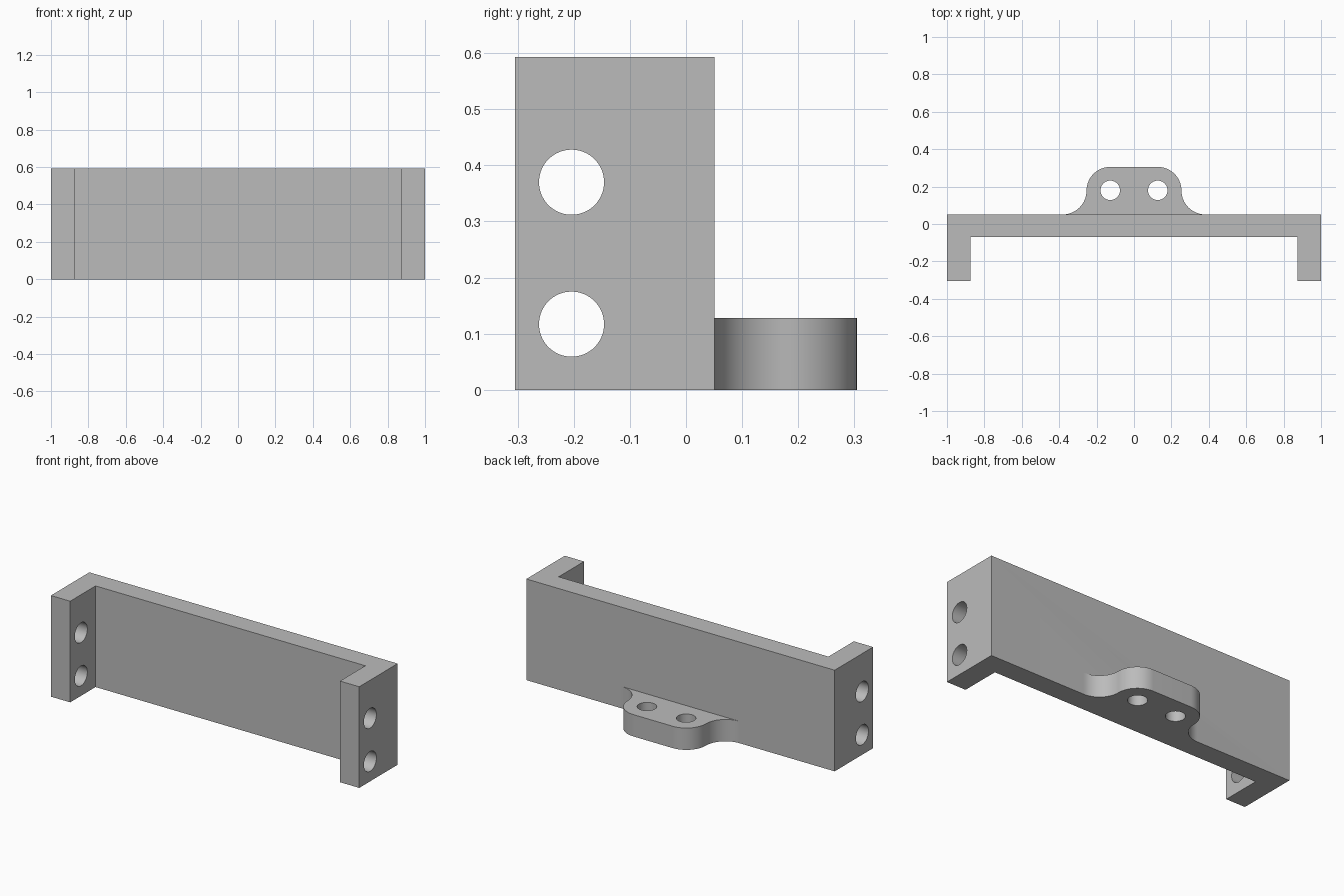
import bpy
import bmesh
from math import pi, sin, cos

cube = bpy.data.objects.get("Cube")
if cube:
    bpy.data.objects.remove(cube, do_unlink=True)

HEIGHT, TAB_HEIGHT = 0.593, 0.128
BACK, WALL_FRONT, ARM_FRONT, ARM_INNER = 0.051, -0.07, -0.305, 0.875
RADIUS, HOLE_X = 0.127, 0.127
ARC_Y = BACK + RADIUS
STEPS = 20

steel = bpy.data.materials.new("plain grey")
steel.use_nodes = True
grey = (0.5, 0.5, 0.5, 1)
steel.diffuse_color = grey
steel.node_tree.nodes["Principled BSDF"].inputs["Base Color"].default_value = grey


def arc(cx, start, end):
    """Points on a rounded corner of the tab."""
    angles = [start + (end - start) * i / STEPS for i in range(STEPS + 1)]
    return [(cx + RADIUS * cos(a), ARC_Y + RADIUS * sin(a)) for a in angles]


def mirrored(half):
    return half + [(-x, y) for x, y in reversed(half)]


# Tab outline: flared foot, then rounded corner, mirrored to the other side
foot = arc(3 * RADIUS, -pi / 2, -pi)
corner = arc(HOLE_X, 0, pi / 2)
tab = mirrored(foot + corner[1:])

# Channel outline, from the right back corner round the front to the left
channel = [(-x, y) for x, y in mirrored(
    [(1, BACK), (1, ARM_FRONT), (ARM_INNER, ARM_FRONT), (ARM_INNER, WALL_FRONT)])]

# One welded solid: channel with a low tab growing out of its back
bm = bmesh.new()


def ring(points, z):
    return [bm.verts.new((x, y, z)) for x, y in points]


channel_low, channel_high = ring(channel, 0), ring(channel, HEIGHT)
tab_low, tab_high = ring(tab, 0), ring(tab, TAB_HEIGHT)
bm.faces.new(channel_low + tab_low)
bm.faces.new(channel_high)
bm.faces.new(tab_high)
for low, high in ((channel_low, channel_high), (tab_low, tab_high)):
    for i in range(len(low) - 1):
        bm.faces.new((low[i], low[i + 1], high[i + 1], high[i]))
# Back wall, notched around the tab
bm.faces.new((channel_low[-1], channel_high[-1], channel_high[0], channel_low[0],
              tab_low[-1], tab_high[-1], tab_high[0], tab_low[0]))
bmesh.ops.recalc_face_normals(bm, faces=bm.faces)
mesh = bpy.data.meshes.new("mounting_bracket")
bm.to_mesh(mesh)
bm.free()
mesh.materials.append(steel)
bracket = bpy.data.objects.new("mounting_bracket", mesh)
bpy.context.collection.objects.link(bracket)


def drill(location, radius, depth, rotation=(0, 0, 0)):
    """Cut a round hole through the bracket."""
    bpy.ops.mesh.primitive_cylinder_add(vertices=64, radius=radius, depth=depth,
                                        location=location, rotation=rotation)
    cutter = bpy.context.object
    cutter.name = "hole_cutter"
    cutter.hide_render = True
    cutter.data.materials.append(steel)
    mod = bracket.modifiers.new("hole", 'BOOLEAN')
    mod.operation = 'DIFFERENCE'
    mod.solver = 'EXACT'
    mod.object = cutter
    bpy.ops.object.select_all(action='DESELECT')
    bracket.select_set(True)
    bpy.context.view_layer.objects.active = bracket
    bpy.ops.object.modifier_apply(modifier=mod.name)
    bpy.data.objects.remove(cutter, do_unlink=True)


# Side holes pass through both arms
for z in (0.117, 0.37):
    drill((0, -0.204, z), 0.058, 3, (0, pi / 2, 0))
# Tab holes
for x in (-HOLE_X, HOLE_X):
    drill((x, ARC_Y + 0.002, 0), 0.052, 0.5)

bpy.ops.object.shade_smooth_by_angle(angle=pi / 6)
